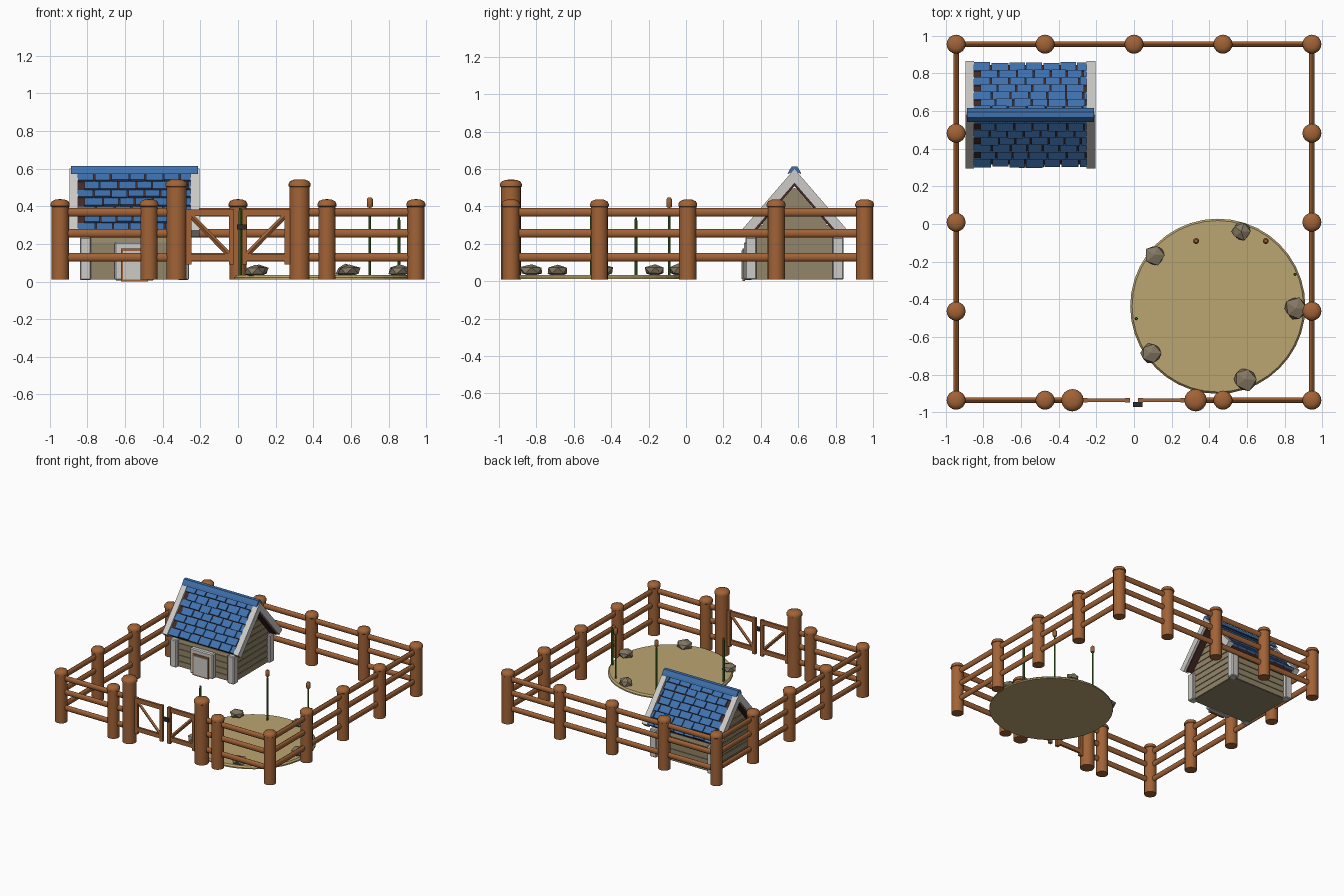
import bpy, bmesh, math, random
from mathutils import Matrix, Vector

if "Cube" in bpy.data.objects:
    bpy.data.objects.remove(bpy.data.objects["Cube"])

random.seed(4)


def mat(name, r, g, b):
    m = bpy.data.materials.new(name)
    m.diffuse_color = (r, g, b, 1)
    m.use_nodes = True
    m.node_tree.nodes["Principled BSDF"].inputs["Base Color"].default_value = m.diffuse_color
    return m


WOOD = mat("fence_wood", .36, .125, .037)
SAND = mat("sand", .50, .38, .165)
BLUE = mat("roof_blue", .05, .165, .42)
TRIM = mat("pale_trim", .61, .60, .57)
WALL = mat("wall_planks", .29, .235, .14)
STONE = mat("stone", .235, .19, .125)
GREEN = mat("reed_green", .06, .18, .02)
DARK = mat("dark_timber", .06, .022, .018)
IRON = mat("iron", .03, .022, .022)


def finish(name, bm, material, smooth=False):
    bmesh.ops.recalc_face_normals(bm, faces=bm.faces)
    me = bpy.data.meshes.new(name)
    bm.to_mesh(me)
    bm.free()
    me.materials.append(material)
    ob = bpy.data.objects.new(name, me)
    bpy.context.collection.objects.link(ob)
    if smooth:
        bpy.ops.object.select_all(action='DESELECT')
        ob.select_set(True)
        bpy.context.view_layer.objects.active = ob
        bpy.ops.object.shade_smooth_by_angle(angle=math.radians(40))
    return ob


def box(bm, x0, x1, y0, y1, z0, z1):
    m = Matrix.Translation(((x0 + x1) / 2, (y0 + y1) / 2, (z0 + z1) / 2))
    bmesh.ops.create_cube(bm, size=1, matrix=m @ Matrix.Diagonal((x1 - x0, y1 - y0, z1 - z0, 1)))


def bar(bm, a, b, w, h, sides=10):
    """Oval bar from a to b, w wide and h high."""
    a, b = Vector(a), Vector(b)
    d = b - a
    m = Matrix.Translation((a + b) / 2) @ d.to_track_quat('Z', 'Y').to_matrix().to_4x4()
    bmesh.ops.create_cone(bm, cap_ends=True, segments=sides, radius1=.5, radius2=.5, depth=d.length,
                          matrix=m @ Matrix.Diagonal((w, h, 1, 1)))


def lathe(bm, profile, x, y, sides=16):
    """Spin (radius, z) points about a vertical axis and close both ends."""
    rings = [[bm.verts.new((x + r * math.cos(2 * math.pi * i / sides),
                            y + r * math.sin(2 * math.pi * i / sides), z)) for i in range(sides)]
             for r, z in profile]
    for p, q in zip(rings, rings[1:]):
        for i in range(sides):
            j = (i + 1) % sides
            bm.faces.new((p[i], p[j], q[j], q[i]))
    bm.faces.new(rings[0])
    bm.faces.new(rings[-1])


def prism(bm, poly, x0, x1):
    """Extrude a (y, z) polygon along x."""
    a = [bm.verts.new((x0, y, z)) for y, z in poly]
    b = [bm.verts.new((x1, y, z)) for y, z in poly]
    bm.faces.new(a)
    bm.faces.new(b)
    for i in range(len(a)):
        j = (i + 1) % len(a)
        bm.faces.new((a[i], a[j], b[j], b[i]))


# ---- Fence posts
def post(name, x, y, r, top):
    bm = bmesh.new()
    c = r * 1.1
    lathe(bm, [(r, .01), (r, top - .04), (c, top - .037), (c, top - .025),
               (c * .85, top - .01), (c * .5, top - .002), (c * .15, top)], x, y)
    finish(name, bm, WOOD, True)


X, YB, YF = .945, .955, -.936
step = (YB - YF) / 4
for i in range(5):
    for s, side in ((-1, "left"), (1, "right")):
        post(f"{side}_post_{i}", s * X, YF + i * step, .046, .437)
for i, x in enumerate((-.4725, 0, .4725)):
    post(f"back_post_{i}", x, YB, .046, .437)
for i, s in enumerate((-1, 1)):
    post(f"front_post_{i}", s * .4725, YF, .046, .437)
    post(f"gate_post_{i}", s * .327, YF, .054, .543)

# ---- Fence rails
runs = {"back": ((-X, YB), (X, YB)), "left": ((-X, YF), (-X, YB)), "right": ((X, YF), (X, YB)),
        "front_left": ((-X, YF), (-.33, YF)), "front_right": ((.33, YF), (X, YF))}
for name, (a, b) in runs.items():
    bm = bmesh.new()
    for z in (.128, .256, .368):
        bar(bm, (*a, z), (*b, z), .03, .046)
    finish(name + "_rails", bm, WOOD, True)

# ---- Gate leaves and latch
for s, name in ((-1, "left"), (1, "right")):
    bm = bmesh.new()
    for u in (.035, .262):
        box(bm, s * u - .014, s * u + .014, YF - .012, YF + .012, .09, .385)
    for z in (.128, .365):
        box(bm, min(s * .03, s * .29), max(s * .03, s * .29), YF - .009, YF + .009, z - .018, z + .018)
    bar(bm, (s * .04, YF, .135), (s * .255, YF, .355), .018, .028, 4)
    finish(name + "_gate_leaf", bm, WOOD)
bm = bmesh.new()
box(bm, -.005, .045, YF - .035, YF - .01, .275, .302)
finish("gate_latch", bm, IRON)

# ---- Sandy patch, rocks and reeds
bm = bmesh.new()
lathe(bm, [(.465, .012), (.465, .022), (.455, .034)], .445, -.437, 40)
finish("sand_patch", bm, SAND)
for i, (x, y, r) in enumerate(((.11, -.165, .06), (.57, -.04, .054), (.86, -.45, .066),
                               (.09, -.685, .06), (.59, -.825, .068))):
    bm = bmesh.new()
    bmesh.ops.create_icosphere(bm, subdivisions=1, radius=1)
    for v in bm.verts:
        v.co *= random.uniform(.85, 1.1)
        v.co = Vector((x + v.co.x * r, y + v.co.y * r, .057 + v.co.z * .036))
    finish(f"rock_{i}", bm, STONE)
for i, (x, y, top, r) in enumerate(((.33, -.09, .40, .006), (.70, -.09, .40, .006),
                                    (.012, -.503, .39, .009), (.855, -.268, .34, .008))):
    bm = bmesh.new()
    lathe(bm, [(r, .015), (r, top - .02), (r * .6, top)], x, y, 8)
    finish(f"reed_{i}", bm, GREEN, True)
    if i < 2:
        bm = bmesh.new()
        lathe(bm, [(.012, .393), (.016, .40), (.016, .437), (.009, .446)], x, y, 10)
        finish(f"reed_head_{i}", bm, WOOD, True)

# ---- House walls: horizontal planks over a core, narrowing into the gables
XC, YC, APEX = -.55, .58, .60
CS, SN = .654, .757


def half(z, inset=0):
    return max(.003, min(.235, (.51 - z) / 1.158) - inset)


bm = bmesh.new()
prism(bm, [(YC - .229, .01), (YC + .229, .01), (YC + .229, .235), (YC, .50), (YC - .229, .235)],
      XC - .264, XC + .264)
z = .012
while z < .49:
    z1 = min(z + .043, .50)
    prism(bm, [(YC - half(z), z), (YC + half(z), z), (YC + half(z1), z1), (YC - half(z1), z1)],
          XC - .27, XC + .27)
    z += .049
finish("house_walls", bm, WALL)

# ---- Corner posts
bm = bmesh.new()
for sx in (-1, 1):
    for sy in (-1, 1):
        cx, cy = XC + sx * .26, YC + sy * .233
        box(bm, cx - .03, cx + .03, cy - .03, cy + .03, .008, .235)
bmesh.ops.bevel(bm, geom=bm.edges[:], offset=.006, segments=1, affect='EDGES')
finish("house_corner_posts", bm, TRIM)


# ---- Roof: s runs down the slope, n stands off it
def slope(side, s, n):
    return YC + side * (CS * s + SN * n), APEX - SN * s + CS * n


def layer(side, n0, n1, length):
    return [(YC, APEX + n1 / CS), slope(side, length, n1), slope(side, length, n0), (YC, APEX + n0 / CS)]


boards, deck = bmesh.new(), bmesh.new()
for side, name in ((-1, "front"), (1, "back")):
    for sx in (-1, 1):
        cx = XC + sx * .322
        prism(boards, layer(side, -.05, 0, .436), cx - .023, cx + .023)
    prism(deck, layer(side, -.06, -.018, .425), XC - .325, XC + .325)
    bm = bmesh.new()
    for row in range(7):
        s0 = .022 + row * .0585
        x = XC - .30 + (.035 if row % 2 else 0)
        while x < XC + .29:
            w = random.uniform(.075, .095)
            x1 = min(x + w, XC + .30)
            e = s0 + .0555 + random.uniform(-.004, .003)
            prism(bm, [slope(side, s0, -.022), slope(side, s0, -.012),
                       slope(side, e, -.003), slope(side, e, -.022)], x, x1)
            x = x1 + .007
    finish(name + "_roof_shingles", bm, BLUE)
finish("gable_boards", boards, TRIM)
finish("roof_deck", deck, DARK)
bm = bmesh.new()
prism(bm, [(YC - .037, .572), (YC - .03, .588), (YC - .014, .614), (YC + .014, .614),
           (YC + .03, .588), (YC + .037, .572), (YC, .59)], XC - .338, XC + .338)
finish("roof_ridge", bm, BLUE)

# ---- Door: pale surround, timber edge and pale panel
yd = YC - .235
bm = bmesh.new()
box(bm, XC - .105, XC + .105, yd - .035, yd + .01, .005, .21)
bmesh.ops.bevel(bm, geom=bm.edges[:], offset=.008, segments=1, affect='EDGES')
finish("door_surround", bm, TRIM)
bm = bmesh.new()
box(bm, XC - .072, XC + .072, yd - .043, yd - .03, 0, .175)
finish("door_edge", bm, WOOD)
bm = bmesh.new()
box(bm, XC - .06, XC + .06, yd - .048, yd - .04, .012, .163)
finish("door_panel", bm, TRIM)
